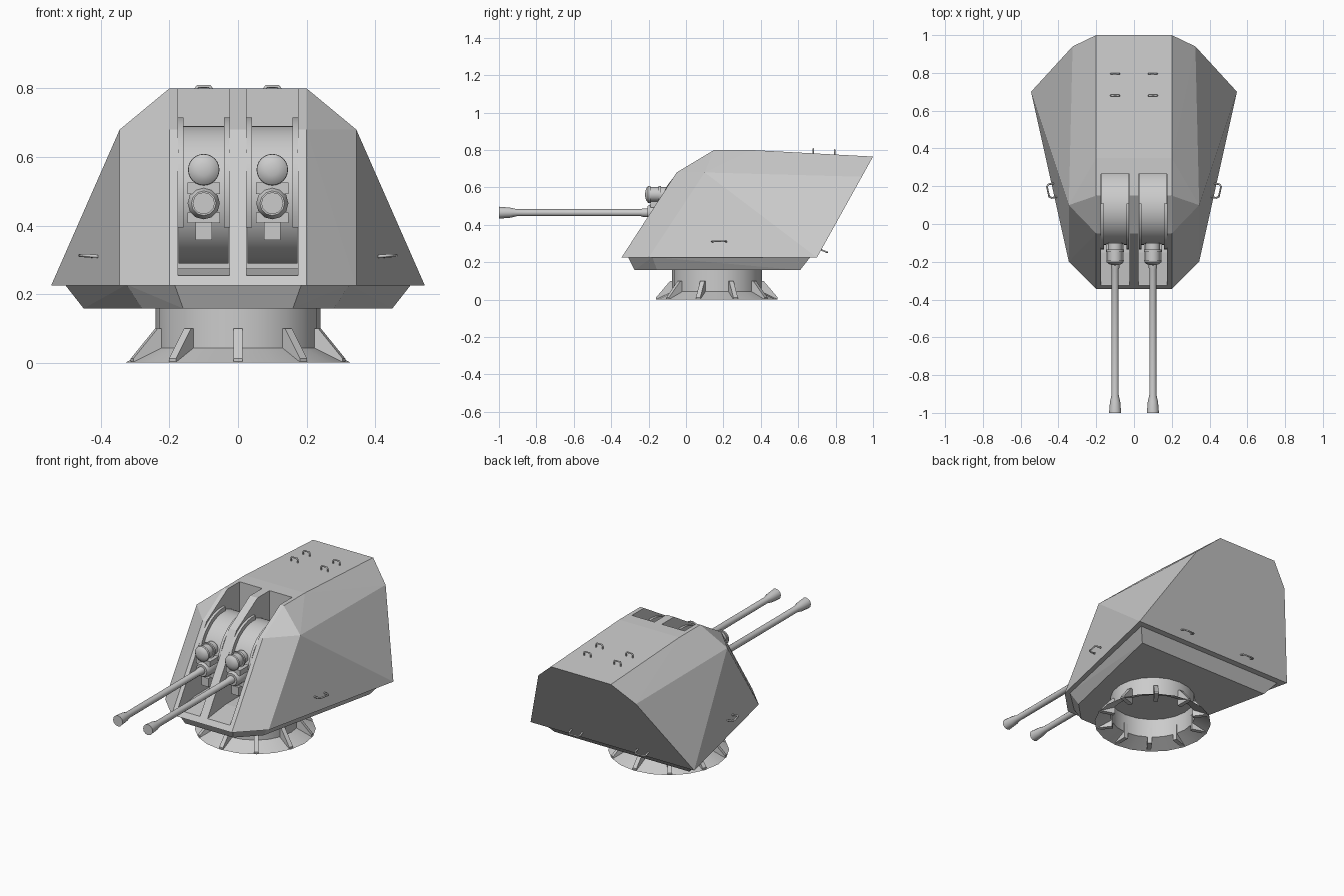
import bpy, bmesh, math
from mathutils import Vector, Matrix

if "Cube" in bpy.data.objects:
    bpy.data.objects.remove(bpy.data.objects["Cube"])


def finish(name, bm, smooth=False, recalc=True):
    if recalc:
        bmesh.ops.recalc_face_normals(bm, faces=bm.faces)
    me = bpy.data.meshes.new(name)
    bm.to_mesh(me)
    bm.free()
    ob = bpy.data.objects.new(name, me)
    bpy.context.collection.objects.link(ob)
    bpy.ops.object.select_all(action='DESELECT')
    bpy.context.view_layer.objects.active = ob
    ob.select_set(True)
    if smooth:
        bpy.ops.object.shade_smooth_by_angle(angle=math.radians(30))
    return ob


def convex(name, half):
    """Convex solid from points of the right half, mirrored in x."""
    bm = bmesh.new()
    for x, y, z in half:
        for s in (1, -1):
            bm.verts.new((s * x, y, z))
    bmesh.ops.convex_hull(bm, input=bm.verts)
    bmesh.ops.dissolve_limit(bm, angle_limit=0.01, verts=bm.verts, edges=bm.edges)
    return finish(name, bm)


def prism(name, pts, x0, x1, smooth=False):
    """Side outline (y, z) extruded from x0 to x1."""
    bm = bmesh.new()
    f = bm.faces.new([bm.verts.new((x0, y, z)) for y, z in pts])
    new = bmesh.ops.extrude_face_region(bm, geom=[f])['geom']
    bmesh.ops.translate(bm, vec=(x1 - x0, 0, 0),
                        verts=[v for v in new if isinstance(v, bmesh.types.BMVert)])
    return finish(name, bm, smooth)


def box(name, x, hw, y0, y1, z0, z1):
    return prism(name, [(y0, z0), (y1, z0), (y1, z1), (y0, z1)], x - hw, x + hw)


def lathe(name, profile, matrix, n, smooth=True):
    """Profile of (radius, height) spun about local z."""
    bm = bmesh.new()
    vs = [bm.verts.new((r, 0, h)) for r, h in profile]
    es = [bm.edges.new(p) for p in zip(vs, vs[1:])]
    bmesh.ops.spin(bm, geom=vs + es, cent=(0, 0, 0), axis=(0, 0, 1),
                   angle=math.tau, steps=n)
    bmesh.ops.remove_doubles(bm, verts=bm.verts, dist=1e-4)
    bmesh.ops.transform(bm, matrix=matrix, verts=bm.verts)
    return finish(name, bm, smooth)


def handle(name, base, along, out):
    """U-shaped grab handle made from a bevelled path."""
    b, a, o = Vector(base), Vector(along), Vector(out)
    cu = bpy.data.curves.new(name, 'CURVE')
    cu.dimensions = '3D'
    cu.bevel_depth = 0.005
    cu.bevel_resolution = 1
    cu.use_fill_caps = True
    sp = cu.splines.new('POLY')
    path = [(-1, -0.2), (-1, 0.7), (-0.75, 1), (0.75, 1), (1, 0.7), (1, -0.2)]
    sp.points.add(len(path) - 1)
    for p, (u, v) in zip(sp.points, path):
        p.co = (*(b + a * u + o * v), 1)
    ob = bpy.data.objects.new(name, cu)
    bpy.context.collection.objects.link(ob)
    bpy.ops.object.select_all(action='DESELECT')
    bpy.context.view_layer.objects.active = ob
    ob.select_set(True)
    bpy.ops.object.convert(target='MESH')


# Pedestal: flared foot and ring
CY = 0.165
at_base = Matrix.Translation((0, CY, 0))
lathe("pedestal_ring", [(0.33, 0), (0.24, 0.043), (0.24, 0.16)], at_base, 20)

# Radial gussets
for i in range(10):
    ob = prism("pedestal_gusset", [(-0.325, 0.003), (-0.235, 0.003), (-0.235, 0.1), (-0.25, 0.1),
                                   (-0.325, 0.012)], -0.0125, 0.0125)
    ob.matrix_world = at_base @ Matrix.Rotation(i * math.tau / 10, 4, 'Z')

# Sloped tray under the armour
convex("lower_tray", [(0.185, -0.31, 0.228), (0.325, -0.18, 0.228), (0.505, 0.665, 0.228),
                      (0.16, -0.275, 0.158), (0.28, -0.155, 0.158), (0.45, 0.61, 0.158)])

# Faceted armour housing
housing = convex("armour_housing", [
    (0.2, -0.345, 0.225), (0.345, -0.2, 0.225), (0.545, 0.7, 0.225),
    (0.2, -0.05, 0.68), (0.345, 0.1, 0.68), (0.2, 0.15, 0.8),
    (0.2, 0.35, 0.8), (0.2, 1.0, 0.765), (0.325, 0.94, 0.657)])

# Gun slots cut through the front and roof
for s in (1, -1):
    cut = prism("slot_cutter", [(-0.5, 0.255), (-0.32, 0.255), (-0.15, 0.275), (0.265, 0.275),
                                (0.265, 1), (-0.5, 1)], s * 0.1 - 0.075, s * 0.1 + 0.075)
    cut.hide_render = True
    mod = housing.modifiers.new("slot", 'BOOLEAN')
    mod.operation = 'DIFFERENCE'
    mod.solver = 'EXACT'
    mod.object = cut
    bpy.context.view_layer.objects.active = housing
    bpy.ops.object.modifier_apply(modifier=mod.name)
    bpy.data.objects.remove(cut)

DY, DZ = 0.09, 0.49


def arc(r, a0, a1, n):
    return [(DY - r * math.cos(math.radians(a0 + (a1 - a0) * i / n)),
             DZ + r * math.sin(math.radians(a0 + (a1 - a0) * i / n))) for i in range(n + 1)]


for s in (1, -1):
    x = s * 0.1
    forward = Matrix.Translation((x, 0, 0.465)) @ Matrix.Rotation(math.pi / 2, 4, 'X')

    # Elevating drum closing the slot, with curved side rails
    prism("gun_drum", arc(0.2, 0, 352.5, 47), x - 0.073, x + 0.073, True)
    for e in (1, -1):
        rail = arc(0.225, -25, 95, 14) + arc(0.195, 95, -25, 14)
        prism("drum_rail", rail, x + e * 0.067 - 0.0075, x + e * 0.067 + 0.0075, True)

    # Gun mount blocks
    box("mount_block", x, 0.038, -0.15, -0.07, 0.42, 0.515)
    box("mount_upper_bracket", x, 0.047, -0.19, -0.07, 0.492, 0.525)
    box("mount_lower_bracket", x, 0.047, -0.15, -0.07, 0.408, 0.438)
    box("mount_foot", x, 0.024, -0.17, -0.06, 0.358, 0.41)

    # Barrel collar and flared barrel
    lathe("barrel_collar", [(0, 0.1), (0.047, 0.1), (0.047, 0.185), (0.036, 0.205), (0, 0.205)],
          forward, 12)
    lathe("barrel", [(0, 0.15), (0.023, 0.15), (0.023, 0.23), (0.019, 0.24), (0.019, 0.905),
                     (0.027, 0.94), (0.032, 1.0), (0, 1.0)], forward, 12)

    # Domed sight above the barrel
    sight = Matrix.Translation((0, 0, 0.098)) @ forward
    lathe("sight", [(0, 0.1), (0.038, 0.1), (0.038, 0.135), (0.046, 0.135), (0.046, 0.148),
                    (0.039, 0.148), (0.039, 0.19), (0.046, 0.19), (0.045, 0.202),
                    (0.034, 0.212), (0.018, 0.217), (0, 0.219)], sight, 24)

    # Grab handles on roof, side and rear
    for y, z in ((0.68, 0.782), (0.795, 0.776)):
        handle("roof_handle", (x, y, z), (0.022, 0, 0), (0, 0, 0.024))
    handle("side_handle", (s * 0.415, 0.18, 0.31), (s * 0.008, 0.036, 0), (s * 0.04, -0.008, 0.003))
    handle("rear_handle", (s * 0.22, 0.722, 0.267), (0.036, 0, 0), (0, 0.033, -0.014))
